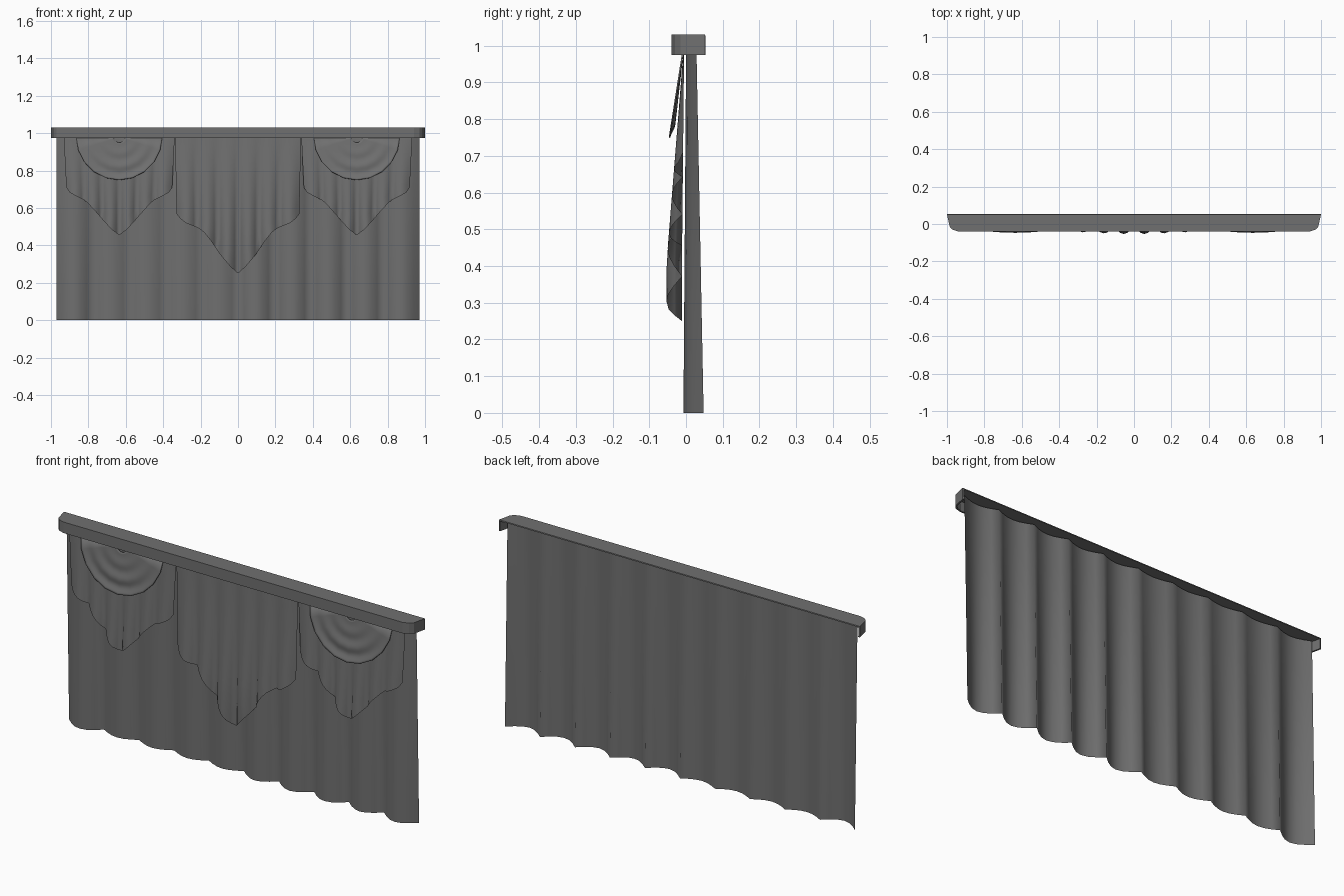
import bpy, bmesh, math

if "Cube" in bpy.data.objects:
    bpy.data.objects.remove(bpy.data.objects["Cube"])

cloth = bpy.data.materials.new("dark_grey")
cloth.diffuse_color = (0.16, 0.16, 0.16, 1)
cloth.use_nodes = True
cloth.node_tree.nodes["Principled BSDF"].inputs["Base Color"].default_value = cloth.diffuse_color


def add_object(name, bm, smooth=True, thickness=0.0):
    bmesh.ops.recalc_face_normals(bm, faces=bm.faces)
    for f in bm.faces:
        f.smooth = smooth
    mesh = bpy.data.meshes.new(name)
    bm.to_mesh(mesh)
    bm.free()
    mesh.materials.append(cloth)
    ob = bpy.data.objects.new(name, mesh)
    bpy.context.collection.objects.link(ob)
    if thickness:
        mod = ob.modifiers.new("thickness", 'SOLIDIFY')
        mod.thickness = thickness
        mod.offset = -1
    return ob


def sheet(name, fn, nu, nv, thickness=0.0):
    """Grid surface from fn(u, v), with u and v in 0..1."""
    bm = bmesh.new()
    g = [[bm.verts.new(fn(i / nu, j / nv)) for j in range(nv + 1)] for i in range(nu + 1)]
    for i in range(nu):
        for j in range(nv):
            bm.faces.new((g[i][j], g[i + 1][j], g[i + 1][j + 1], g[i][j + 1]))
    return add_object(name, bm, True, thickness)


def interp(points, t):
    for (a, fa), (b, fb) in zip(points, points[1:]):
        if t <= b:
            return fa + (fb - fa) * (t - a) / (b - a)
    return points[-1][1]


# Cornice: hollow box open at the back and underneath, rounded front corners
half = [(1.0, 0.052), (0.985, -0.015), (0.97, -0.03), (0.94, -0.04)]
outline = half + [(-x, y) for x, y in reversed(half)]
bm = bmesh.new()
top = [bm.verts.new((x, y, 1.03)) for x, y in outline]
low = [bm.verts.new((x, y, 0.975)) for x, y in outline]
bm.faces.new(top)
for i in range(len(outline) - 1):
    bm.faces.new((top[i], top[i + 1], low[i + 1], low[i]))
cornice = add_object("cornice", bm, smooth=False)
# point the open shell's normals outward before thickening inward
if cornice.data.polygons[0].normal.z < 0:
    cornice.data.flip_normals()
mod = cornice.modifiers.new("thickness", 'SOLIDIFY')
mod.thickness = 0.008
mod.offset = -1


# Main curtain: ten forward-bulging scallops that deepen toward the hem
def curtain(u, v):
    x = -0.97 + 1.94 * u
    depth = 0.035 if -0.77 < x < 0 else 0.055
    back = 0.048 - 0.020 * v
    bulge = abs(math.sin(10 * math.pi * u))
    return (x, back - depth * (1 - 0.5 * v) * bulge, 1.015 * v)


sheet("main_curtain", curtain, 60, 6)


# Pleated valance panels with a pointed hem
def valance(name, cx, half_top, half_low, hem):
    def fn(u, v):
        s = 2 * u - 1
        bottom = interp(hem, abs(s))
        z = bottom + (1.01 - bottom) * v
        k = min(1.0, (1.01 - z) / 0.6)
        x = cx + s * (half_low + (half_top - half_low) * max(0, (z - 0.55) / 0.46))
        pleat = abs(math.sin(3 * math.pi * s))
        return (x, -0.005 - 0.006 * k - 0.042 * k * pleat, z)
    return sheet(name, fn, 36, 8)


centre_hem = [(0, 0.25), (0.12, 0.285), (0.3, 0.355), (0.42, 0.415), (0.55, 0.47),
              (0.66, 0.495), (0.85, 0.52), (0.97, 0.55), (1, 0.57)]
side_hem = [(0, 0.455), (0.15, 0.485), (0.33, 0.54), (0.5, 0.595), (0.65, 0.64),
            (0.8, 0.66), (0.95, 0.685), (1, 0.71)]
valance("centre_valance", 0, 0.337, 0.328, centre_hem)


# Half-round swags with concentric ripples
def swag(name, cx):
    def fn(u, v):
        a = math.pi * (1 + u)
        r = 0.03 + 0.2 * v
        dz = r * math.sin(a)
        depth = -dz / 0.23
        ripple = 0.005 * math.sin(math.tau * 2.75 * v) * depth
        return (cx + r * math.cos(a), -0.011 - 0.031 * depth + ripple, 0.98 + dz)
    return sheet(name, fn, 10, 22, 0.004)


for side, cx in (("left", -0.635), ("right", 0.635)):
    valance(side + "_valance", cx, 0.298, 0.275, side_hem)
    swag(side + "_swag", cx)
